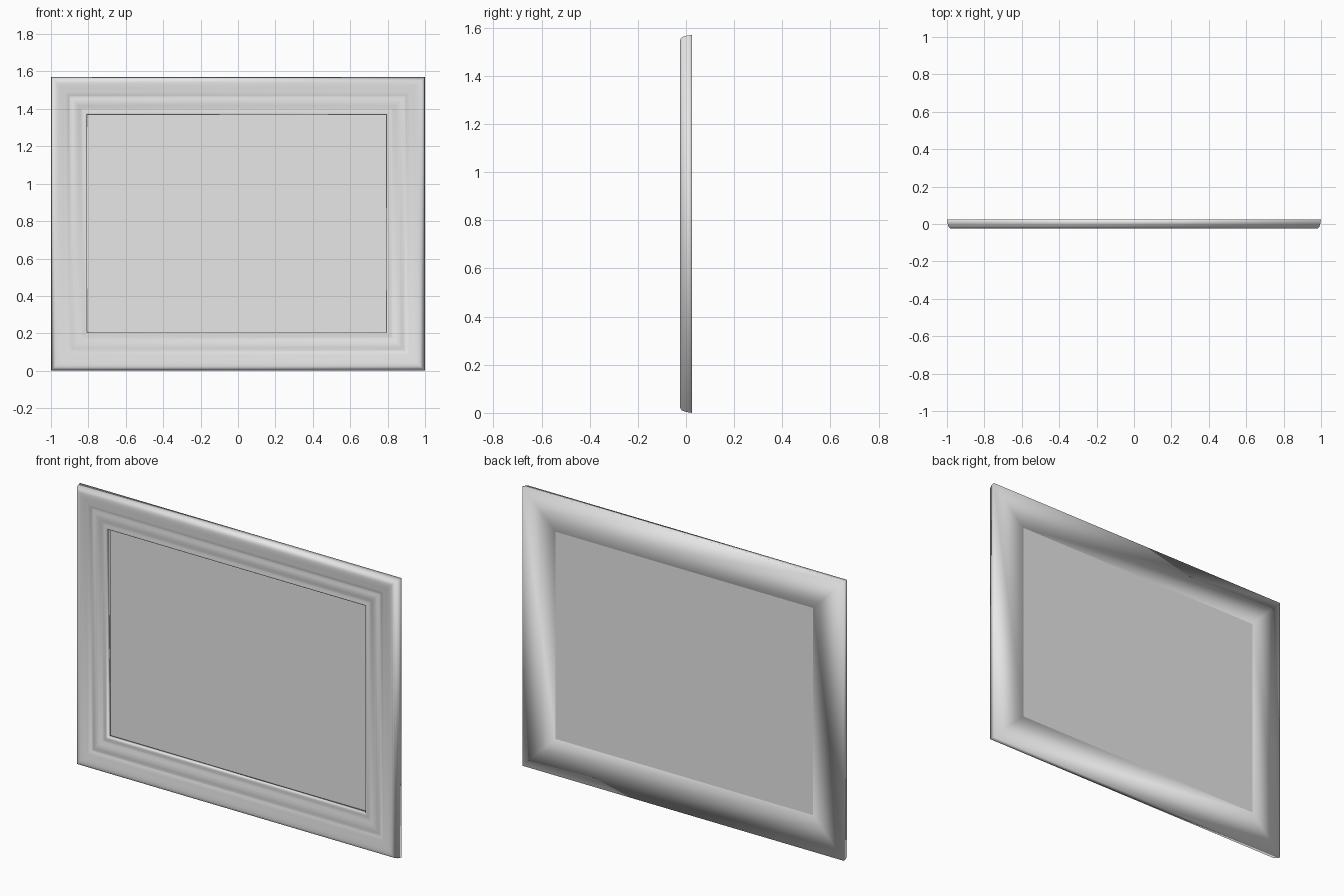
import bpy
import bmesh

cube = bpy.data.objects.get("Cube")
if cube:
    bpy.data.objects.remove(cube, do_unlink=True)

# Shared pale grey finish
grey = bpy.data.materials.new("pale_grey")
grey.use_nodes = True
colour = (0.8, 0.8, 0.8, 1)
grey.diffuse_color = colour
grey.node_tree.nodes["Principled BSDF"].inputs["Base Color"].default_value = colour

HEIGHT = 1.57
LEFT, RIGHT, BOTTOM, TOP = -0.807, 0.794, 0.205, 1.37   # opening
BACK = 0.025

# Moulding section: (share of the way from outer edge to opening, depth)
SECTION = [
    (0, BACK), (0.02, 0.0), (0.045, -0.016), (0.08, -0.023), (0.13, -0.025),
    (0.2, -0.024), (0.3, -0.02), (0.4, -0.017), (0.45, -0.015),
    (0.49, -0.01), (0.54, -0.01), (0.6, -0.013), (0.68, -0.013),
    (0.76, -0.009), (0.83, -0.004), (0.88, -0.004), (0.94, -0.007),
    (0.98, -0.006), (1, -0.002), (1, BACK),
]


def add_object(name, bm, smooth):
    bmesh.ops.recalc_face_normals(bm, faces=bm.faces)
    for face in bm.faces:
        face.smooth = smooth
    mesh = bpy.data.meshes.new(name)
    bm.to_mesh(mesh)
    bm.free()
    mesh.materials.append(grey)
    obj = bpy.data.objects.new(name, mesh)
    bpy.context.collection.objects.link(obj)
    return obj


# Mitred moulding: the section swept around four corners and closed at the back
corners = [((-1, 0), (LEFT, BOTTOM)), ((1, 0), (RIGHT, BOTTOM)),
           ((1, HEIGHT), (RIGHT, TOP)), ((-1, HEIGHT), (LEFT, TOP))]
bm = bmesh.new()
rings = []
for t, y in SECTION:
    rings.append([bm.verts.new((ox + (ix - ox) * t, y, oz + (iz - oz) * t))
                  for (ox, oz), (ix, iz) in corners])
for i, ring in enumerate(rings):
    following = rings[(i + 1) % len(rings)]
    for k in range(4):
        n = (k + 1) % 4
        bm.faces.new((ring[k], ring[n], following[n], following[k]))
add_object("frame_moulding", bm, True)

# Flat panel filling the opening near the back
bm = bmesh.new()
bmesh.ops.create_cube(bm, size=1)
bmesh.ops.scale(bm, vec=(RIGHT - LEFT, 0.004, TOP - BOTTOM), verts=bm.verts)
bmesh.ops.translate(bm, vec=((LEFT + RIGHT) / 2, 0.022, (TOP + BOTTOM) / 2),
                    verts=bm.verts)
add_object("picture_panel", bm, False)
